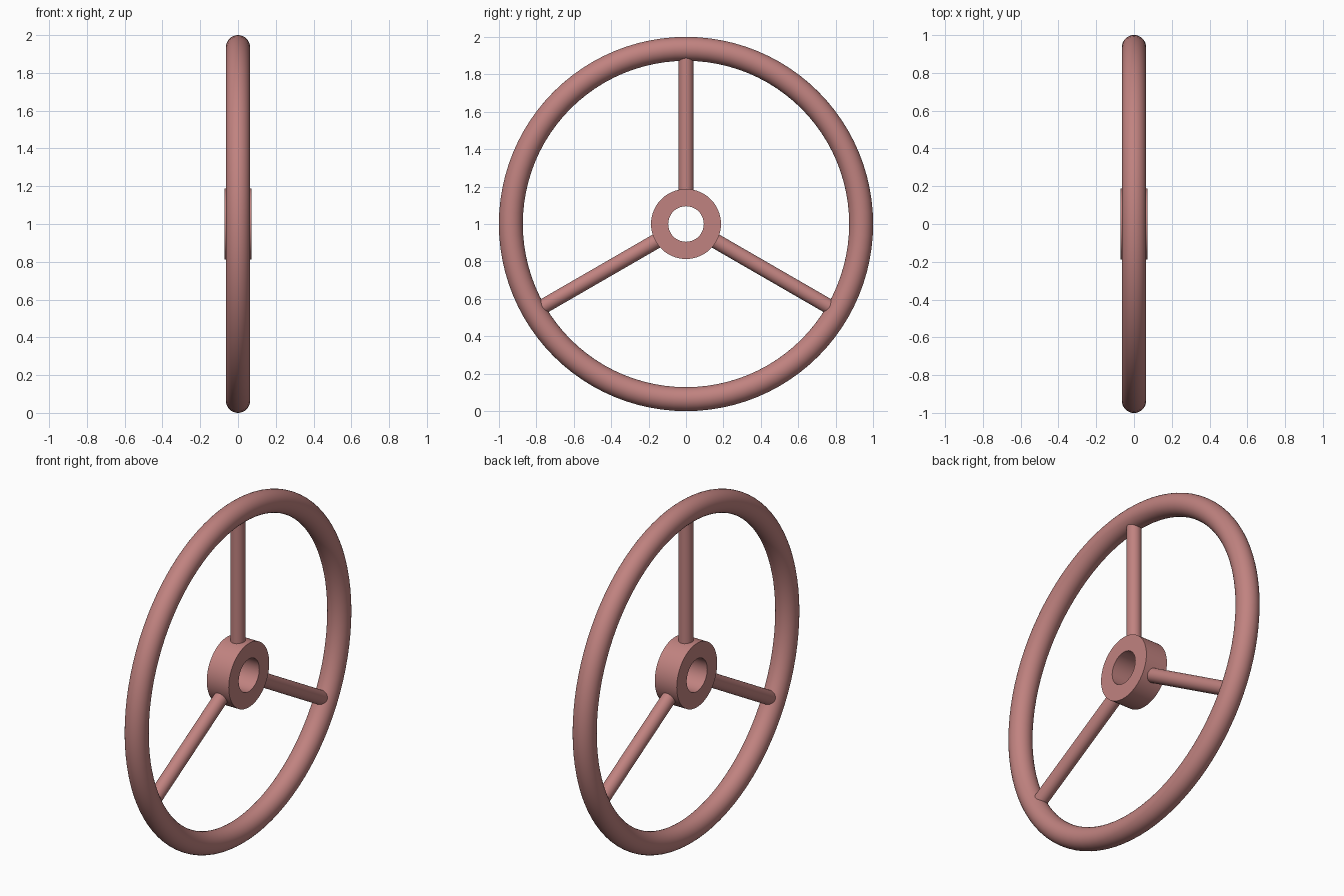
import bpy, bmesh, math
from mathutils import Matrix, Vector

if "Cube" in bpy.data.objects:
    bpy.data.objects.remove(bpy.data.objects["Cube"])

RIM_R, TUBE_R = 0.936, 0.064
HUB_OUT, HUB_IN, HUB_HALF = 0.187, 0.095, 0.071
SPOKE_R = 0.04
CENTRE = Vector((0, 0, 1))

paint = bpy.data.materials.new("dusty_red")
paint.diffuse_color = (0.53, 0.225, 0.215, 1)
paint.use_nodes = True
paint.node_tree.nodes["Principled BSDF"].inputs["Base Color"].default_value = paint.diffuse_color


def finish(ob, name):
    ob.name = ob.data.name = name
    ob.data.materials.append(paint)
    bpy.ops.object.select_all(action='DESELECT')
    ob.select_set(True)
    bpy.context.view_layer.objects.active = ob
    bpy.ops.object.shade_smooth_by_angle(angle=math.radians(35))


# Rim: round ring with its axle along x
bpy.ops.mesh.primitive_torus_add(major_radius=RIM_R, minor_radius=TUBE_R,
                                 major_segments=96, minor_segments=32,
                                 location=CENTRE, rotation=(0, math.pi / 2, 0))
finish(bpy.context.object, "rim")

# Hub: rectangular section spun around the axle, leaving an open bore
bm = bmesh.new()
section = [bm.verts.new((x, 0, r)) for x, r in (
    (-HUB_HALF, HUB_IN), (HUB_HALF, HUB_IN), (HUB_HALF, HUB_OUT), (-HUB_HALF, HUB_OUT))]
edges = [bm.edges.new((section[i], section[(i + 1) % 4])) for i in range(4)]
bmesh.ops.spin(bm, geom=section + edges, cent=(0, 0, 0), axis=(1, 0, 0),
               angle=math.tau, steps=64)
bmesh.ops.remove_doubles(bm, verts=bm.verts, dist=1e-4)
bmesh.ops.recalc_face_normals(bm, faces=bm.faces)
mesh = bpy.data.meshes.new("hub")
bm.to_mesh(mesh)
bm.free()
hub = bpy.data.objects.new("hub", mesh)
hub.location = CENTRE
bpy.context.collection.objects.link(hub)
finish(hub, "hub")

# Spokes: three round bars from inside the hub wall to inside the rim
start, end = 0.15, 0.92
for i in range(3):
    turn = Matrix.Rotation(i * math.tau / 3, 4, 'X')
    bpy.ops.mesh.primitive_cylinder_add(
        vertices=32, radius=SPOKE_R, depth=end - start,
        location=CENTRE + turn @ Vector((0, 0, (start + end) / 2)),
        rotation=turn.to_euler())
    finish(bpy.context.object, f"spoke_{i + 1}")
